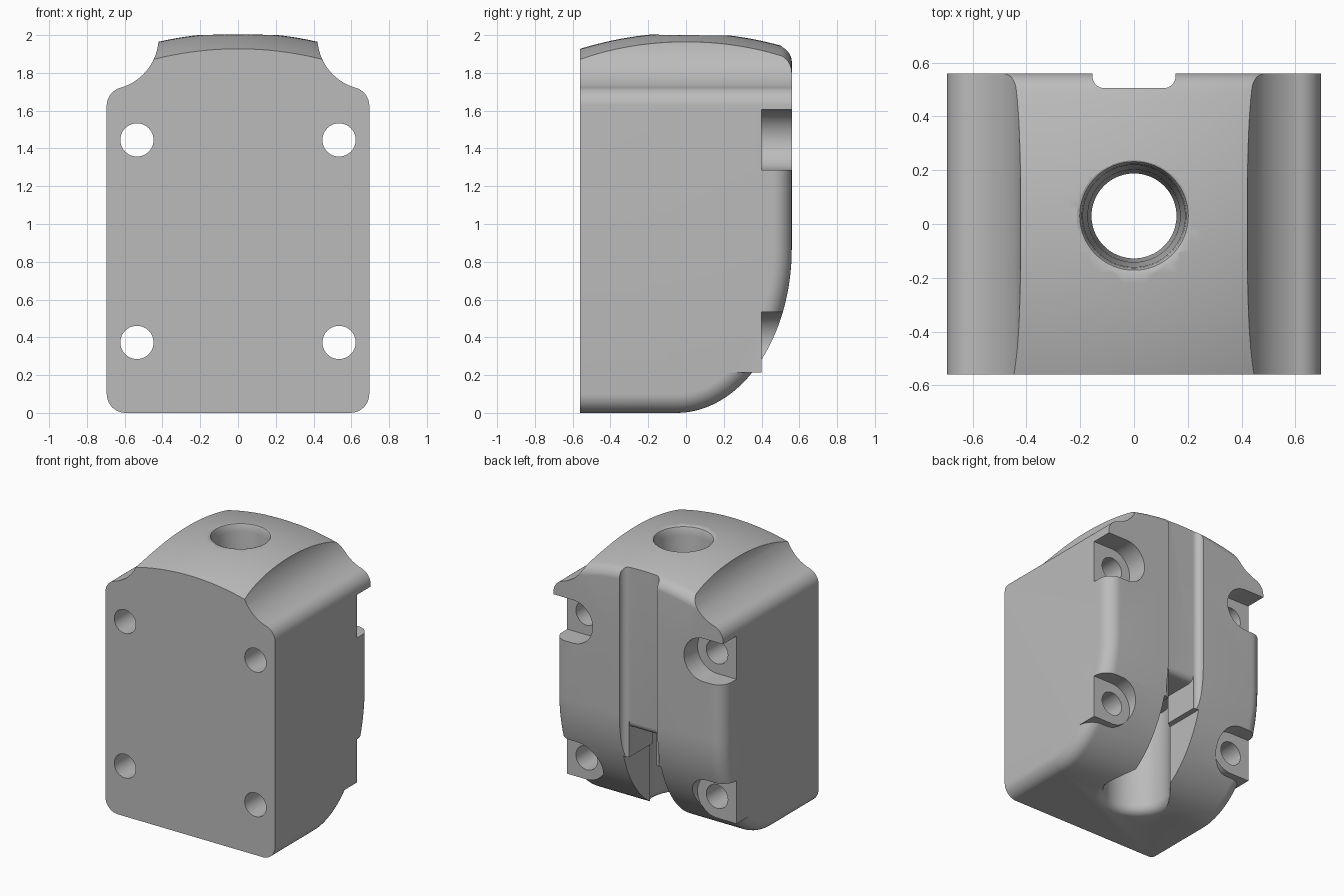
import bpy, bmesh, math
from mathutils import Vector

if "Cube" in bpy.data.objects:
    bpy.data.objects.remove(bpy.data.objects["Cube"])

W, D, R = 0.695, 0.56, 0.1          # half width, half depth, edge radius
HOLE_X, HOLE_Z = 0.535, (0.373, 1.445)
BORE_Y = 0.03

grey = bpy.data.materials.new("plain grey")
grey.use_nodes = True
grey.diffuse_color = (0.5, 0.5, 0.5, 1)
grey.node_tree.nodes["Principled BSDF"].inputs["Base Color"].default_value = (0.5, 0.5, 0.5, 1)


def finish(bm, name):
    bmesh.ops.remove_doubles(bm, verts=bm.verts, dist=1e-5)
    bmesh.ops.recalc_face_normals(bm, faces=bm.faces)
    mesh = bpy.data.meshes.new(name)
    bm.to_mesh(mesh)
    bm.free()
    mesh.materials.append(grey)
    ob = bpy.data.objects.new(name, mesh)
    bpy.context.collection.objects.link(ob)
    return ob


def loft(name, rings, caps=True):
    """Join equal-length rings of points into a closed skin."""
    bm = bmesh.new()
    rows = [[bm.verts.new(p) for p in ring] for ring in rings]
    n = len(rows[0])
    for a, b in zip(rows, rows[1:]):
        for i in range(n):
            j = (i + 1) % n
            bm.faces.new((a[i], a[j], b[j], b[i]))
    if caps:
        bm.faces.new(rows[0])
        bm.faces.new(rows[-1])
    return finish(bm, name)


def prism(name, pts, axis, lo, hi):
    def place(p, h):
        v = list(p)
        v.insert(axis, h)
        return Vector(v)
    return loft(name, [[place(p, h) for p in pts] for h in (lo, hi)])


def arc(cx, cy, r, a0, a1, n=16):
    angles = [math.radians(a0 + (a1 - a0) * i / n) for i in range(n + 1)]
    return [(cx + r * math.cos(a), cy + r * math.sin(a)) for a in angles]


def combine(target, tool, operation="DIFFERENCE"):
    tool.hide_render = True
    mod = target.modifiers.new(tool.name, "BOOLEAN")
    mod.operation, mod.solver, mod.object = operation, "EXACT", tool
    bpy.context.view_layer.objects.active = target
    bpy.ops.object.modifier_apply(modifier=mod.name)
    bpy.data.objects.remove(tool)


def stadium(side, z, outer):
    """Half-round slot outline that runs out to the side."""
    pts = arc(HOLE_X, z, 0.16, 90, 270, 24) + [(outer, z - 0.16), (outer, z + 0.16)]
    return [(side * x, h) for x, h in pts]


# Body: side outline lofted across the width, with rounded lower and back edges
def outline(x, d):
    pts = [(-D, d)]
    for i in range(33):
        a = math.pi / 2 * i / 32
        pts.append((-0.05 + (0.61 - d) * math.sin(a), 0.87 - (0.87 - d) * math.cos(a)))
    pts += [(D - d, 1.45), (D, 1.45), (D, 2.2), (-D, 2.2)]
    return [(x, y, z) for y, z in pts]


steps = [math.pi / 2 * i / 10 for i in range(11)]
half = [(W - R + R * math.sin(a), R * (1 - math.cos(a))) for a in steps]
body = loft("housing_body", [outline(-x, d) for x, d in reversed(half)] + [outline(x, d) for x, d in half])

# Pads behind the lower screws, standing out of the curved bottom
for s in (-1, 1):
    combine(body, prism("pad", stadium(s, HOLE_Z[0], W - 0.0005), 1, 0.0, 0.4), "UNION")

# Scooped shoulders: a convex roll running into a concave sweep
join = math.degrees(math.atan2(0.365, 0.105))
scoop = [(0.85, 1.626)] + arc(0.595, 1.625, 0.1002, 1, join) + arc(0.7, 1.99, 0.28, 180 + join, 180)[1:]
scoop += [(0.42, 2.4), (0.85, 2.4)]
for s in (-1, 1):
    combine(body, prism("shoulder_cut", [(s * x, z) for x, z in scoop], 1, -0.8, 0.8))


# Domed top with a rolled back edge
def dome(x, y):
    yc = min(y, D)
    roll = 0.06 - math.sqrt(max(0, 0.06 ** 2 - max(0, yc - 0.5) ** 2))
    return 0.112 + math.sqrt(1.9 ** 2 - x * x - yc * yc) - roll


ys = [-0.7 + 1.2 * i / 30 for i in range(31)] + [0.5 + 0.06 * math.sin(a) for a in steps[1:]] + [0.7]
xs = [-0.5 + i / 24 for i in range(25)]
combine(body, loft("dome_cut", [[(x, y, dome(x, y)) for x in xs] + [(0.5, y, 2.6), (-0.5, y, 2.6)] for y in ys]))

# Central bore: flared mouth below, narrower tapered hole above
profile = [(0.3, -0.1), (0.29, -0.002), (0.26, 0.01), (0.24, 0.03), (0.23, 0.06), (0.23, 0.75),
           (0.158, 0.75), (0.172, 1.5), (0.19, 1.94), (0.194, 1.975), (0.202, 1.995), (0.225, 2.005), (0.23, 2.2)]
combine(body, loft("bore_cut", [[(x, y + BORE_Y, z) for x, y in arc(0, 0, r, 0, 354.375, 63)] for r, z in profile]))

# Shallow groove down the back
groove = [(-0.155, 0.7)] + arc(-0.11, 0.55, 0.045, 180, 270, 8) + arc(0.11, 0.55, 0.045, 270, 360, 8) + [(0.155, 0.7)]
combine(body, prism("groove_cut", groove, 2, -0.2, 2.4))

# Deep slot from the lower back into the bore, with a rounded lip
slot = [(BORE_Y, -0.2), (BORE_Y, 0.745)] + arc(0.455, 0.795, 0.05, 270, 360, 8) + [(0.7, 0.8), (0.7, -0.2)]
combine(body, prism("slot_cut", slot, 0, -0.112, 0.112))
mouth = [(BORE_Y, -0.2), (BORE_Y, 0.53), (0.7, 0.53), (0.7, -0.2)]
combine(body, prism("slot_mouth_cut", mouth, 0, -0.154, 0.154))

# Screw holes with pockets open to the sides
for s in (-1, 1):
    for z in HOLE_Z:
        combine(body, prism("pocket_cut", stadium(s, z, 0.9), 1, 0.4, 0.8))
        combine(body, prism("screw_hole_cut", arc(s * HOLE_X, z, 0.088, 0, 352.5, 47), 1, -0.8, 0.8))

bpy.ops.object.select_all(action="DESELECT")
body.select_set(True)
bpy.context.view_layer.objects.active = body
bpy.ops.object.shade_smooth_by_angle(angle=math.radians(30))
